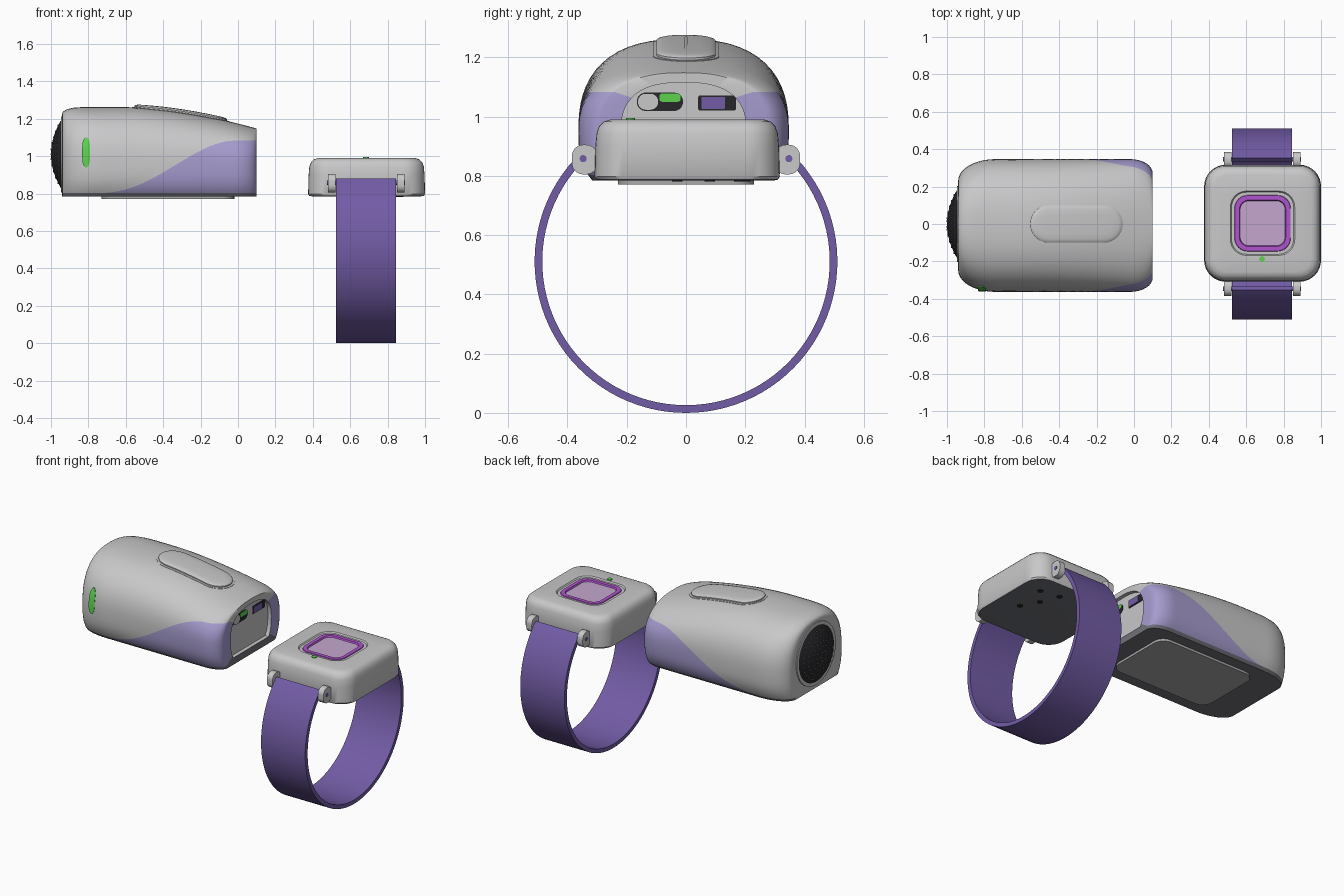
import bpy, bmesh, math

if bpy.data.objects.get("Cube"):
    bpy.data.objects.remove(bpy.data.objects["Cube"], do_unlink=True)


def material(name, r, g, b):
    m = bpy.data.materials.new(name)
    m.use_nodes = True
    m.diffuse_color = (r, g, b, 1)
    for n in m.node_tree.nodes:
        if n.type == 'BSDF_PRINCIPLED':
            n.inputs["Base Color"].default_value = (r, g, b, 1)
    return m


GREY = material("light grey", .58, .58, .59)
LILAC = material("lilac", .38, .33, .62)
PURPLE = material("strap purple", .17, .107, .38)
DARK = material("dark grey", .16, .165, .19)
BLACK = material("black", .02, .02, .023)
PAD = material("pad grey", .4, .4, .4)
MAGENTA = material("magenta", .43, .09, .61)
PINK = material("pale pink", .56, .38, .62)
GREEN = material("green", .11, .64, .08)


def loft(name, rings, mats, pick=lambda i, j: 0, caps=(0, 0), angle=35):
    """Bridge closed rings of points; pick gives the material per face."""
    bm = bmesh.new()
    rows = [[bm.verts.new(p) for p in ring] for ring in rings]
    n = len(rows[0])
    for i in range(len(rows) - 1):
        for j in range(n):
            k = (j + 1) % n
            f = bm.faces.new((rows[i][j], rows[i][k], rows[i + 1][k], rows[i + 1][j]))
            f.material_index = pick(i, j)
    for row, cap in ((rows[0], caps[0]), (rows[-1], caps[1])):
        bm.faces.new(row).material_index = cap
    bmesh.ops.remove_doubles(bm, verts=bm.verts[:], dist=1e-4)
    bmesh.ops.recalc_face_normals(bm, faces=bm.faces[:])
    me = bpy.data.meshes.new(name)
    bm.to_mesh(me)
    bm.free()
    for m in mats:
        me.materials.append(m)
    me.shade_smooth()
    me.set_sharp_from_angle(angle=math.radians(angle))
    ob = bpy.data.objects.new(name, me)
    bpy.context.scene.collection.objects.link(ob)
    return ob


def round_rect(hw, hh, r, steps=8, side=1):
    """Rounded rectangle outline, with optional points along the long sides."""
    pts = []
    for q, (sx, sy) in enumerate(((1, 1), (-1, 1), (-1, -1), (1, -1))):
        for s in range(steps + 1):
            a = math.pi / 2 * (q + s / steps)
            pts.append((sx * (hw - r) + r * math.cos(a), sy * (hh - r) + r * math.sin(a)))
        if q in (0, 2):
            for s in range(1, side):
                pts.append((sx * (hw - r) * (1 - 2 * s / side), sy * hh))
    return pts


def slab_z(name, cx, cy, hw, hh, r, z0, z1, mat):
    o = round_rect(hw, hh, r)
    return loft(name, [[(cx + u, cy + v, z) for u, v in o] for z in (z0, z1)], [mat])


def slab_x(name, cy, cz, hw, hh, r, x0, x1, mat):
    o = round_rect(hw, hh, r)
    return loft(name, [[(x, cy + u, cz + v) for u, v in o] for x in (x0, x1)], [mat])


# ---- Main housing shape ----
X0, X1, CY, WAIST, FLOOR, SEAM = -.94, .10, -.008, .95, .785, .803


def rounding(u):
    u = min(max(u, 0), 1)
    return 1 - math.sqrt(1 - (1 - u) ** 2)


def top(x):
    return 1.262 - .114 * (max(x + .6, 0) / .7) ** 1.7 - .035 * rounding((x - X0) / .1)


def half_width(x, z):
    hw = .355 - .115 * rounding((x - X0) / .2) - .075 * rounding((X1 - x) / .12)
    if z > WAIST:
        return hw * max(0, 1 - ((z - WAIST) / (top(x) - WAIST)) ** 2.5) ** .4
    return hw * (1 - .13 * ((WAIST - z) / (WAIST - FLOOR)) ** 3)


def surface(x, y):
    hw = half_width(x, WAIST)
    return WAIST + (top(x) - WAIST) * (1 - (abs(y - CY) / hw) ** 2.5) ** .4


def wave(x):
    t = min(max((x + .75) / .73, 0), 1) ** 1.15
    return SEAM + .28 * t * t * (3 - 2 * t)


LOW, HIGH = 10, 18


def section(x):
    b, t = wave(x), top(x)
    zs = [FLOOR] + [SEAM + (b - SEAM) * k / LOW for k in range(LOW + 1)]
    zs += [b + (t - b) * math.sin(math.pi / 2 * k / HIGH) for k in range(1, HIGH + 1)]
    half = [(half_width(x, z), z) for z in zs]
    half[-1] = (0, t)
    return [(x, CY - w, z) for w, z in half] + [(x, CY + w, z) for w, z in half[-2::-1]]


# Stations crowd toward both rounded ends
stations = [X0 + .2 * (1 - math.cos(math.pi / 2 * k / 10)) for k in range(10)]
stations += [-.74 + .72 * k / 30 for k in range(30)]
stations += [X1 - .12 * (1 - math.sin(math.pi / 2 * k / 8)) for k in range(9)]
rings = [section(x) for x in stations]
last = len(rings) - 1
# Port end: flat lip, then a recessed panel
lip = [(X1, CY + (y - CY) * .75, .83 + (z - FLOOR) * .785) for x, y, z in rings[-1]]
rings += [lip, [(X1 - .025, y, z) for x, y, z in lip]]
count = len(rings[0])


def housing_colour(i, j):
    j = min(j, count - 2 - j)
    if i > last:
        return 0
    return 2 if j < 1 else 1 if j <= LOW else 0


loft("housing", rings, [GREY, LILAC, DARK], housing_colour)
slab_z("base_pad", -.375, 0, .355, .23, .07, .77, .787, PAD)

# ---- Top button, following the curve of the housing ----
button = []
for shrink, lift in ((-.012, -.006), (-.012, .002), (0, .002), (0, .009), (.005, .013),
                     (.02, .016), (.05, .016), (.097, .016)):
    o = round_rect(.247 - shrink, .1 - shrink, .0999 - shrink, 8, 14)
    button.append([(-.307 + u, v, surface(-.307 + u, v) + lift) for u, v in o])
loft("top_button", button, [GREY])

# ---- Speaker grille dome with dots ----
GZ, GR, SEG = 1.01, .192, 40


def dome_x(r):
    return X0 - .06 * (1 - (r / GR) ** 2)


def circle(x, cy, cz, r, n):
    return [(x, cy + r * math.cos(a), cz + r * math.sin(a))
            for a in (2 * math.pi * k / n for k in range(n))]


grille = [circle(X0 + .01, 0, GZ, GR, SEG)]
grille += [circle(dome_x(GR * k / 8), 0, GZ, GR * k / 8, SEG) for k in range(8, 0, -1)]
loft("speaker_grille", grille, [BLACK])
rim = [circle(X0 + dx, 0, GZ, r, SEG) for dx, r in ((.01, .203), (-.006, .203), (-.006, .19))]
loft("grille_rim", rim, [GREY])
for ring in range(1, 6):
    for k in range(6 * ring):
        a, r = 2 * math.pi * k / (6 * ring), .031 * ring
        x, y, z = dome_x(r), r * math.cos(a), GZ + r * math.sin(a)
        loft("grille_dot", [circle(x + d, y, z, .005, 6) for d in (.004, -.003)], [DARK])

# ---- Status light on the front flank ----
light = []
for k in range(13):
    t = -1 + 2 * k / 12
    z, w = 1.02 + .08 * t, .021 * max(.25, (1 - t ** 4) ** .5)
    y = [CY - half_width(-.812, z) - d for d in (-.006, .005)]
    light.append([(-.812 - w, y[0], z), (-.812 - w, y[1], z),
                  (-.812 + w, y[1], z), (-.812 + w, y[0], z)])
loft("status_light", light, [GREEN])

# ---- Ports on the recessed panel ----
P = X1 - .027
slab_x("left_port", -.088, 1.05, .078, .031, .03, P, P + .005, BLACK)
slab_x("left_port_switch", -.128, 1.05, .034, .027, .026, P, P + .008, GREY)
slab_x("left_port_light", -.054, 1.064, .036, .014, .01, P, P + .008, GREEN)
slab_x("right_port", .105, 1.046, .064, .026, .008, P, P + .005, BLACK)
slab_x("right_port_plug", .092, 1.046, .04, .02, .003, P, P + .008, PURPLE)

# ---- Watch case with sunken screen ----
WX, WY = .6875, .004
case = []
for h, r, z in ((.285, .1, .785), (.306, .11, .787), (.3125, .115, .797), (.31, .112, .9),
                (.306, .108, .945), (.297, .1, .968), (.282, .09, .983), (.26, .08, .99),
                (.172, .085, .99), (.166, .08, .982), (.15, .07, .982), (.148, .07, .987),
                (.124, .05, .987), (.12, .047, .978)):
    case.append([(WX + u, WY + v, z) for u, v in round_rect(h, h, r)])
loft("watch_case", case, [GREY, DARK, MAGENTA, PINK],
     lambda i, j: 1 if i == 0 else 2 if i >= 10 else 0, (1, 3))
slab_z("watch_light", WX - .003, -.187, .015, .015, .0149, .985, .995, GREEN)
for dx, dy in ((.18, .18), (.05, .2), (.1, .08), (.16, -.03)):
    slab_z("watch_sensor", WX + dx, dy, .018, .018, .0179, .781, .787, BLACK)

# ---- Lugs, pins and strap ----
for side in (-1, 1):
    for x in (.48, .85):
        slab_x("strap_lug", side * .342, .855, .043, .05, .038, x, x + .04, GREY)
    slab_x("strap_pin", side * .347, .858, .012, .012, .0119, .477, .893, PURPLE)

strap, R = [], .511
for k in range(73):
    a = math.radians(43.5 + (360 - 87) * k / 72)
    strap.append([(x, r * math.sin(a), R + r * math.cos(a))
                  for x, r in ((.525, R), (.845, R), (.845, R - .026), (.525, R - .026))])
loft("strap", strap, [PURPLE])
